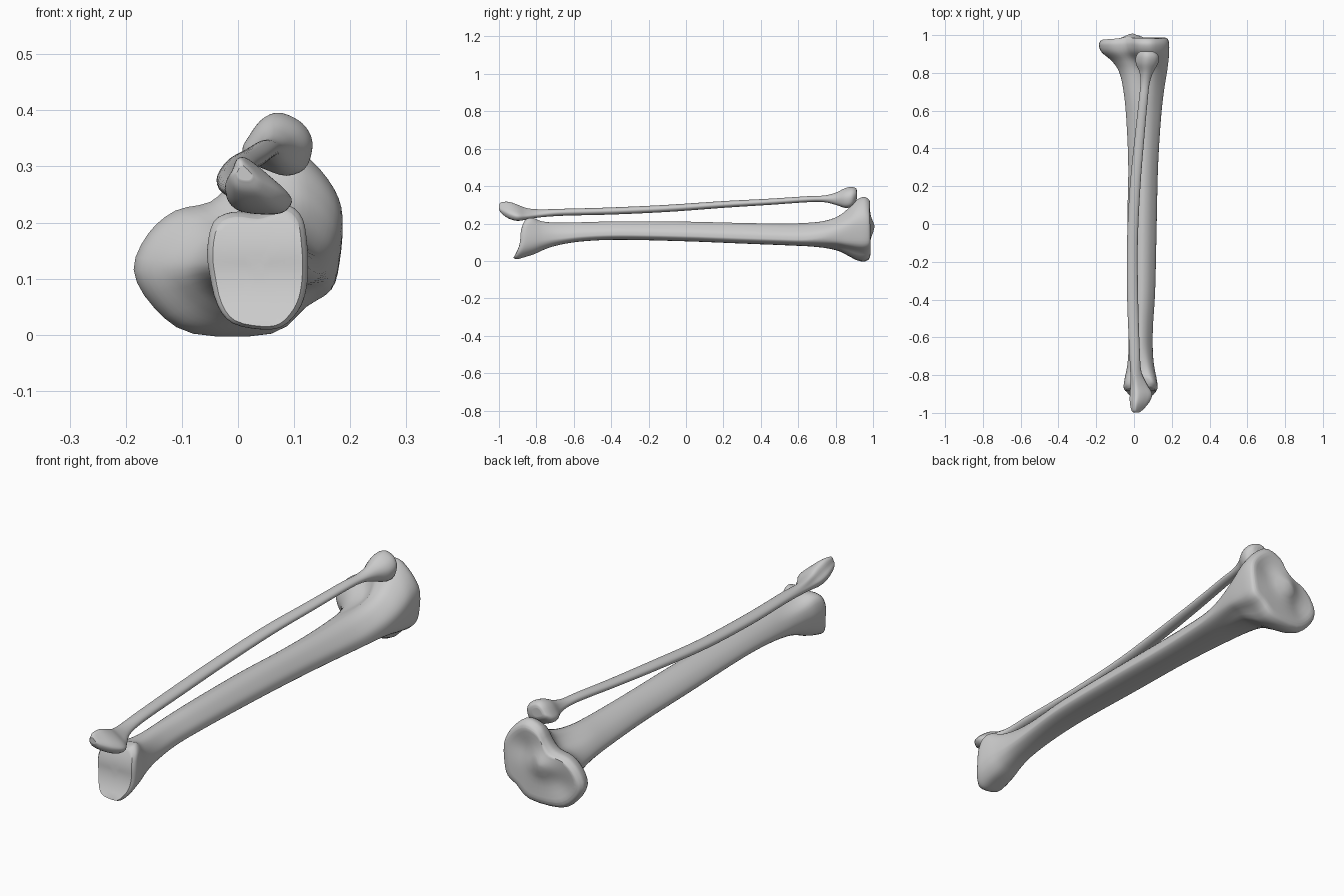
import bpy
import bmesh
import math
from mathutils import Vector

cube = bpy.data.objects.get("Cube")
if cube:
    bpy.data.objects.remove(cube, do_unlink=True)

bone = bpy.data.materials.new("bone grey")
bone.use_nodes = True
bone.diffuse_color = (0.6, 0.6, 0.6, 1)
bone.node_tree.nodes["Principled BSDF"].inputs["Base Color"].default_value = (0.6, 0.6, 0.6, 1)


def smoothstep(low, high, value):
    t = max(0.0, min(1.0, (value - low) / (high - low)))
    return t * t * (3 - 2 * t)


def spline(points, steps, closed=False):
    """Catmull-Rom curve through rows of numbers."""
    points = [Vector(p) for p in points]
    count = len(points)

    def pick(i):
        return points[i % count] if closed else points[max(0, min(count - 1, i))]

    result = []
    for i in range(count if closed else count - 1):
        a, b, c, d = (pick(i + k) for k in (-1, 0, 1, 2))
        for s in range(steps):
            t = s / steps
            result.append(b + (c - a) * (t / 2)
                          + (a * 2 - b * 5 + c * 4 - d) * (t * t / 2)
                          + (b * 3 - a - c * 3 + d) * (t ** 3 / 2))
    if not closed:
        result.append(points[-1])
    return result


def loft_bone(name, stations, shaft, front_end, back_end, blend, shape_end):
    """Skin outlines, fitted to the box at each station, into a closed bone."""
    shaft, front_end, back_end = (spline(o, 3, True) for o in (shaft, front_end, back_end))
    rows = spline(stations, 5)
    bm = bmesh.new()

    def add_ring(row, scale):
        y, left, right, low, high = row
        end = front_end if y < 0 else back_end
        weight = smoothstep(blend[0], blend[1], abs(y))
        ring = []
        for a, b in zip(shaft, end):
            p = a.lerp(b, weight) * scale
            x = (left + right) / 2 + p.x * (right - left) / 2
            z = (low + high) / 2 + p.y * (high - low) / 2
            ring.append(bm.verts.new((x, y + shape_end(x, y, z), z)))
        return ring

    insets = (0.9, 0.75, 0.6, 0.45, 0.3, 0.15)
    rings = [add_ring(rows[0], s) for s in reversed(insets)]
    rings += [add_ring(row, 1) for row in rows]
    rings += [add_ring(rows[-1], s) for s in insets]
    for near, far in zip(rings, rings[1:]):
        for i in range(len(near)):
            j = (i + 1) % len(near)
            bm.faces.new((near[i], near[j], far[j], far[i]))
    bm.faces.new(rings[0])
    bm.faces.new(rings[-1])
    bmesh.ops.recalc_face_normals(bm, faces=bm.faces)

    mesh = bpy.data.meshes.new(name)
    bm.to_mesh(mesh)
    bm.free()
    mesh.materials.append(bone)
    obj = bpy.data.objects.new(name, mesh)
    bpy.context.collection.objects.link(obj)
    bpy.ops.object.select_all(action='DESELECT')
    obj.select_set(True)
    bpy.context.view_layer.objects.active = obj
    bpy.ops.object.shade_smooth_by_angle(angle=math.radians(45))
    return obj


def bump(x, z, cx, cz, radius):
    return math.exp(-((x - cx) ** 2 + (z - cz) ** 2) / radius ** 2)


# Shin bone: triangular shaft, squared ankle end, two-lobed knee end
shin_shaft = [(1, -.4), (.95, 0), (.75, .4), (.45, .8), (.1, 1), (-.2, .92), (-.5, .7), (-.75, .4),
              (-.95, 0), (-1, -.35), (-.85, -.7), (-.5, -.95), (0, -1), (.45, -.95), (.8, -.8), (.97, -.6)]
shin_ankle = [(1, 0), (.98, .4), (.9, .8), (.65, 1), (.3, .92), (0, .86), (-.5, .9), (-.88, .75),
              (-1, .3), (-.95, -.1), (-.8, -.6), (-.5, -.9), (.1, -1), (.5, -.95), (.8, -.7), (.95, -.4)]
shin_knee = [(1, .22), (.92, .52), (.7, .82), (.43, 1), (.1, .88), (-.08, .58), (-.27, .38), (-.6, .29),
             (-.86, .05), (-1, -.33), (-.81, -.72), (-.43, -1), (.32, -1), (.65, -.72), (.89, -.54), (.97, -.25)]

# Each station: y, left, right, bottom, top
shin_stations = [
    (-.885, -.045, .115, .015, .22), (-.865, -.055, .125, .01, .23), (-.82, -.05, .12, .03, .23),
    (-.76, -.038, .108, .06, .213), (-.68, -.03, .1, .085, .206), (-.55, -.03, .1, .105, .207),
    (-.35, -.032, .112, .113, .212), (0, -.035, .12, .105, .21), (.3, -.03, .127, .093, .203),
    (.55, -.04, .142, .083, .2), (.7, -.055, .158, .075, .21), (.8, -.077, .174, .06, .236),
    (.86, -.115, .182, .035, .275), (.91, -.172, .186, .01, .325), (.95, -.186, .186, .002, .342),
    (.975, -.178, .18, .012, .33), (.984, -.165, .168, .03, .315)]


def shape_shin(x, y, z):
    if y < 0:
        hollow = .03 * min(1.2, ((z - .13) / .1) ** 2)
        return smoothstep(.78, .88, -y) * (hollow if z > .13 else -hollow)
    dish = .025 * bump(x, z, -.01, .18, .05)
    dish -= .014 * (bump(x, z, .09, .23, .06) + bump(x, z, -.09, .11, .06))
    return smoothstep(.93, .984, y) * (dish + .03 * min(x, .1))


loft_bone("shin_bone", shin_stations, shin_shaft, shin_ankle, shin_knee, (.6, .9), shape_shin)

# Calf bone: slender shaft, leaning ankle tip, rounded head
calf_ankle = [(1, -.5), (.85, -.1), (.5, .3), (.1, .7), (-.3, 1), (-.6, .9), (-.8, .4),
              (-1, 0), (-.9, -.5), (-.6, -.85), (0, -1), (.7, -.95)]
calf_head = [(1, -.3), (1, .2), (.75, .65), (.3, .95), (-.1, 1), (-.5, .75), (-.85, .2),
             (-1, -.15), (-.85, -.5), (-.3, -.8), (.3, -1), (.8, -.8)]
calf_shaft = [(math.cos(k * math.tau / 12), math.sin(k * math.tau / 12)) for k in range(-1, 11)]

calf_stations = [
    (-.999, -.002, .026, .275, .302), (-.985, -.014, .045, .253, .314), (-.945, -.022, .08, .226, .315),
    (-.9, -.022, .096, .215, .3), (-.85, -.018, .07, .222, .282), (-.78, -.02, .04, .233, .276),
    (-.65, -.026, .03, .242, .279), (-.4, -.036, .022, .248, .286), (-.1, -.037, .02, .262, .3),
    (.2, -.022, .034, .284, .32), (.45, .003, .054, .3, .333), (.65, .025, .072, .314, .346),
    (.74, .034, .082, .314, .35), (.8, .03, .1, .3, .365), (.85, .01, .126, .284, .388),
    (.885, .01, .13, .29, .395), (.908, .025, .112, .318, .388), (.914, .04, .09, .335, .375)]

loft_bone("calf_bone", calf_stations, calf_shaft, calf_ankle, calf_head, (.68, .88), lambda x, y, z: 0)
